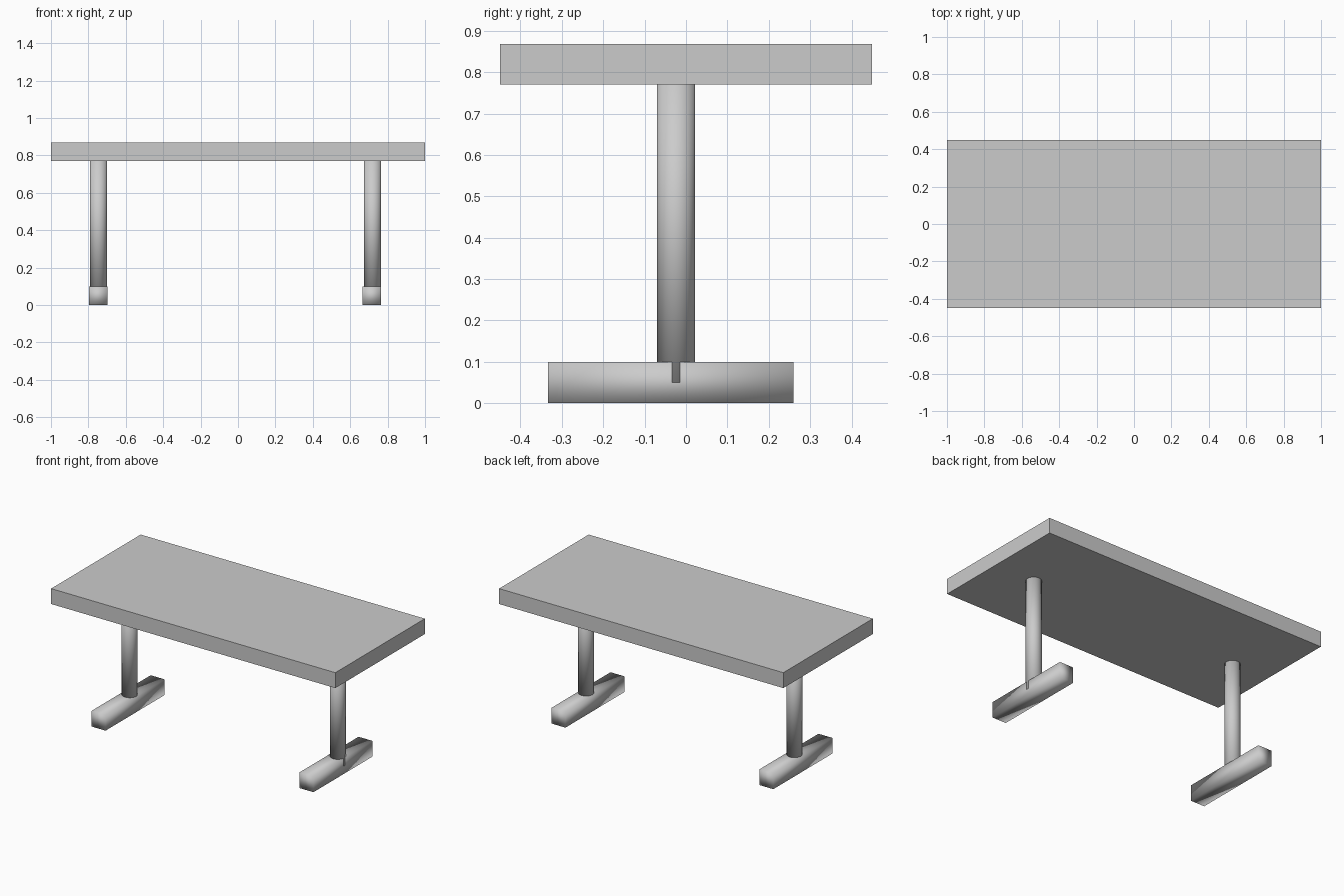
import bpy

if "Cube" in bpy.data.objects:
    bpy.data.objects.remove(bpy.data.objects["Cube"])


def box(name, x, y, z, smooth=False):
    """Box from (min, max) ranges on each axis."""
    bpy.ops.mesh.primitive_cube_add(size=1, location=[(a + b) / 2 for a, b in (x, y, z)])
    ob = bpy.context.object
    ob.name = name
    ob.scale = [b - a for a, b in (x, y, z)]
    bpy.ops.object.transform_apply(location=False, rotation=False, scale=True)
    if smooth:
        bpy.ops.object.shade_smooth()
    return ob


def post(name, x, y, z, radius):
    """Vertical round post, smooth shaded."""
    bpy.ops.mesh.primitive_cylinder_add(vertices=32, radius=radius, depth=z[1] - z[0],
                                        location=(x, y, (z[0] + z[1]) / 2))
    bpy.context.object.name = name
    bpy.ops.object.shade_smooth()


# Table top slab
box("table_top", (-1, 1), (-0.45, 0.45), (0.77, 0.868))

# Two T-shaped legs: a round post sunk into a softly shaded foot bar
for side, foot_x, post_x in (("left", -0.748, -0.746), ("right", 0.7155, 0.7195)):
    box(side + "_foot", (foot_x - 0.049, foot_x + 0.049), (-0.333, 0.26), (0, 0.1), smooth=True)
    post(side + "_leg", post_x, -0.024, (0.05, 0.80), 0.046)
